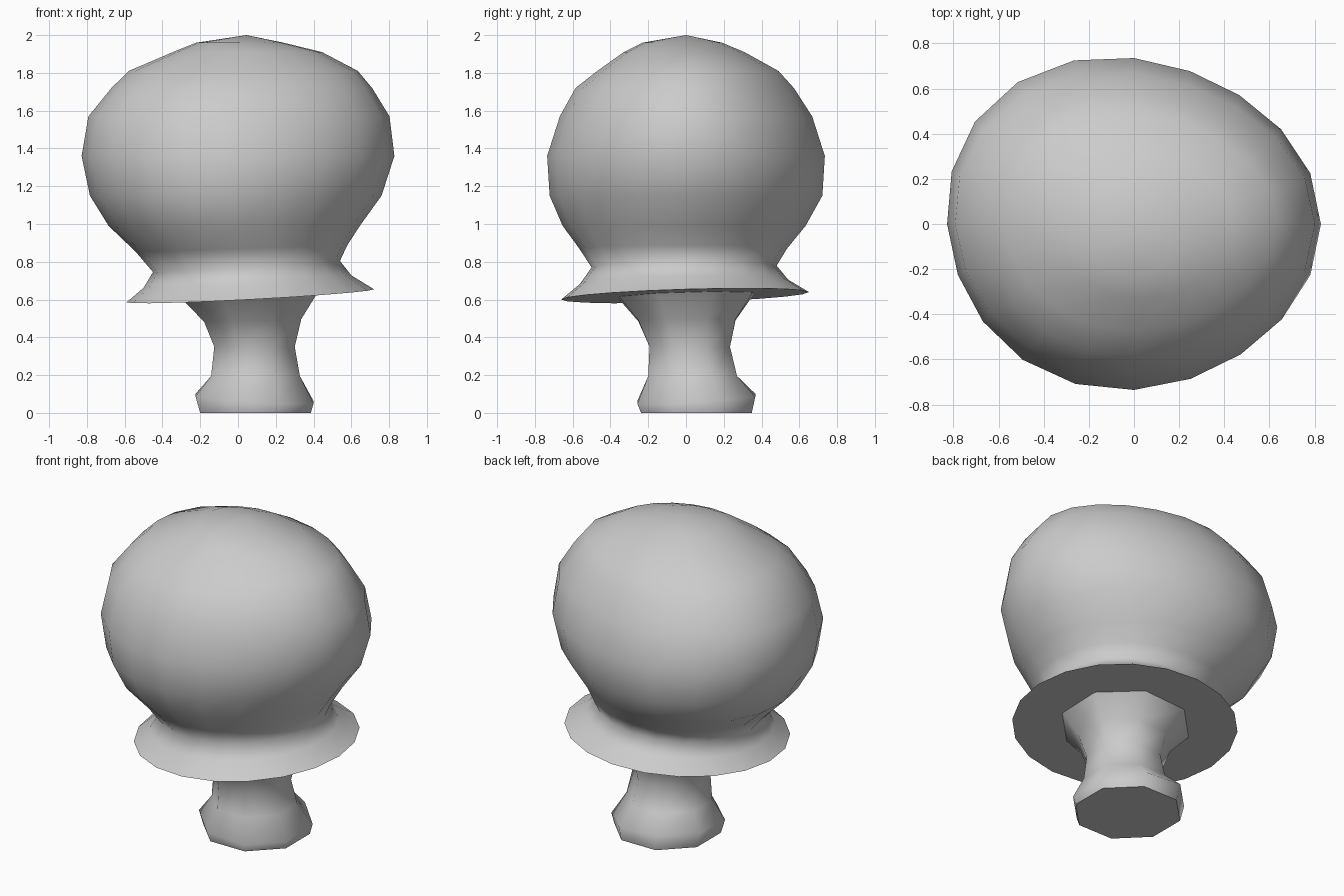
import bpy, bmesh
from math import cos, sin, pi

cube = bpy.data.objects.get("Cube")
if cube:
    bpy.data.objects.remove(cube, do_unlink=True)

# Single plain grey
grey = bpy.data.materials.new("light_grey")
grey.use_nodes = True
colour = (0.6, 0.6, 0.6, 1)
grey.diffuse_color = colour
grey.node_tree.nodes["Principled BSDF"].inputs["Base Color"].default_value = colour


def egg(a):
    """Radius factor: fuller towards the left-back, narrower to the other end."""
    return 1 - 0.09 * cos(a) * sin(a) ** 2 - 0.015 * sin(2 * a) * (1 - cos(a))


def loft(name, rings, sides, turn=0, pole=None, cap_top=False, egg_from=99):
    """Skin a stack of elliptical rings: centre x, y, z, radius x, y, slope x, y."""
    bm = bmesh.new()
    loops = []
    for i, (cx, cy, cz, rx, ry, sx, sy) in enumerate(rings):
        loop = []
        for k in range(sides):
            a = 2 * pi * k / sides + turn
            f = egg(a) if i >= egg_from else 1
            dx, dy = rx * f * cos(a), ry * f * sin(a)
            loop.append(bm.verts.new((cx + dx, cy + dy, cz + sx * dx + sy * dy)))
        loops.append(loop)
    for low, high in zip(loops, loops[1:]):
        for k in range(sides):
            n = (k + 1) % sides
            bm.faces.new((low[k], low[n], high[n], high[k])).smooth = True
    bm.faces.new(loops[0][::-1]).smooth = False
    if pole:
        tip = bm.verts.new(pole)
        for k in range(sides):
            bm.faces.new((loops[-1][k], loops[-1][(k + 1) % sides], tip)).smooth = True
    if cap_top:
        bm.faces.new(loops[-1]).smooth = False
    mesh = bpy.data.meshes.new(name)
    bm.to_mesh(mesh)
    bm.free()
    mesh.materials.append(grey)
    obj = bpy.data.objects.new(name, mesh)
    bpy.context.collection.objects.link(obj)
    return obj


# Rounded head running down through the neck to the flared skirt
loft("head_and_skirt", [
    (.065, -.005, .62, .655, .655, .053, .03),
    (.05, -.01, .695, .55, .55, .06, .02),
    (.045, -.01, .775, .495, .49, .06, .01),
    (.018, -.015, .87, .56, .55, .03, 0),
    (-.02, -.01, .99, .665, .643, 0, 0),
    (-.012, 0, 1.15, .772, .722, 0, 0),
    (0, 0, 1.36, .828, .735, 0, 0),
    (.005, 0, 1.57, .797, .668, 0, 0),
    (.02, -.007, 1.72, .69, .578, 0, 0),
    (.028, .01, 1.81, .607, .48, 0, 0),
    (.05, -.01, 1.91, .395, .32, 0, 0),
    (.01, -.02, 1.96, .23, .21, 0, 0),
], 20, pole=(.045, 0, 2), egg_from=4)

# Eight-sided waisted stem with a rounded foot
flat = 1 / cos(pi / 8)
stem = [
    (.0925, .055, 0, .293, 0, 0),
    (.0875, .055, .075, .312, -.06, .06),
    (.0925, .035, .195, .235, 0, 0),
    (.0875, .02, .35, .213, 0, 0),
    (.078, .005, .49, .257, .03, .01),
    (.065, 0, .62, .355, .053, .03),
]
loft("stem", [(x, y, z, r * flat, r * flat, sx, sy) for x, y, z, r, sx, sy in stem],
     8, turn=pi / 8, cap_top=True)
